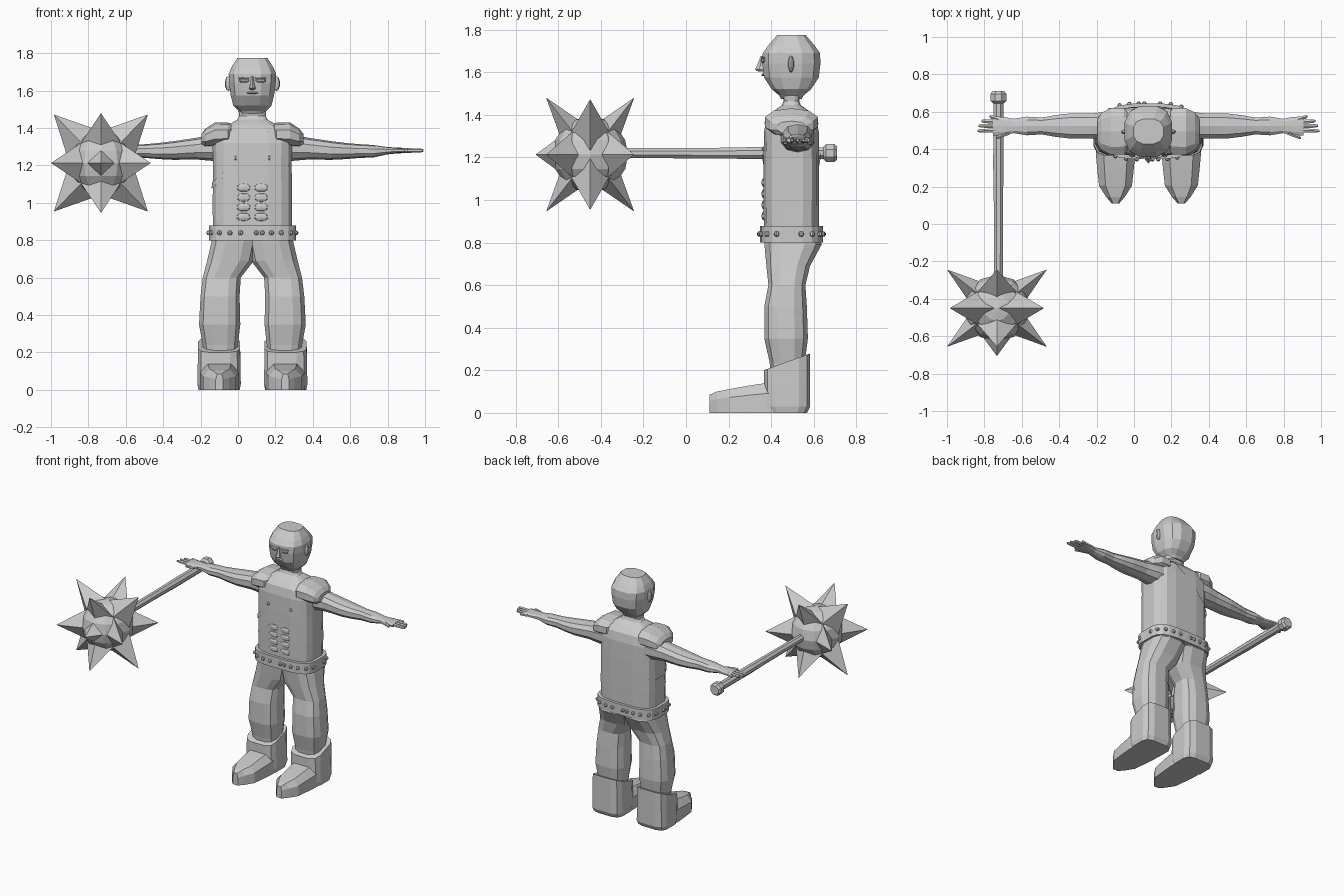
import bpy, bmesh, math
from mathutils import Vector, Matrix

if "Cube" in bpy.data.objects:
    bpy.data.objects.remove(bpy.data.objects["Cube"])

grey = bpy.data.materials.new("plain_grey")
grey.use_nodes = True
grey.diffuse_color = (0.6, 0.6, 0.6, 1)
grey.node_tree.nodes["Principled BSDF"].inputs["Base Color"].default_value = (0.6, 0.6, 0.6, 1)

BODY = Vector((0.077, 0.495, 0))
BALL = Vector((-0.733, -0.45, 1.213))


def finish(name, bm, origin=BODY, mirror=False):
    bmesh.ops.recalc_face_normals(bm, faces=bm.faces)
    mesh = bpy.data.meshes.new(name)
    bm.to_mesh(mesh)
    bm.free()
    mesh.materials.append(grey)
    ob = bpy.data.objects.new(name, mesh)
    ob.location = origin
    bpy.context.collection.objects.link(ob)
    if mirror:
        ob.modifiers.new("both_sides", "MIRROR")
    return ob


def ring(axis, pos, u, v, ru, rv, n=12, p=0.7):
    """Rounded outline across an axis, p=1 is an ellipse, smaller is squarer."""
    pts = []
    for i in range(n):
        a = math.tau * (i + 0.5) / n
        c, s = math.cos(a), math.sin(a)
        a1 = u + ru * math.copysign(abs(c) ** p, c)
        a2 = v + rv * math.copysign(abs(s) ** p, s)
        pts.append({"x": (pos, a1, a2), "y": (a1, pos, a2), "z": (a1, a2, pos)}[axis])
    return pts


def skin(bm, rings):
    rows = [[bm.verts.new(p) for p in r] for r in rings]
    n = len(rows[0])
    for a, b in zip(rows, rows[1:]):
        for i in range(n):
            j = (i + 1) % n
            bm.faces.new((a[i], a[j], b[j], b[i]))
    bm.faces.new(rows[0])
    bm.faces.new(rows[-1])


def loft(name, rings, origin=BODY, mirror=False):
    bm = bmesh.new()
    skin(bm, rings)
    return finish(name, bm, origin, mirror)


def blobs(name, spots, scale, mirror=False, origin=BODY, seg=8):
    bm = bmesh.new()
    for s in spots:
        m = Matrix.Translation(s) @ Matrix.Diagonal((*scale, 1))
        bmesh.ops.create_uvsphere(bm, u_segments=seg, v_segments=max(4, seg * 2 // 3), radius=1, matrix=m)
    return finish(name, bm, origin, mirror)


# Torso and neck
def torso_rings(grow=0):
    rows = [(.82, .213, .13), (1.0, .215, .132), (1.2, .212, .132), (1.32, .215, .13), (1.38, .2, .118),
            (1.42, .125, .08), (1.445, .082, .045), (1.465, .072, .037), (1.5, .075, .045)]
    return [ring("z", z, 0, 0, rx + grow, ry + grow, 16, .55) for z, rx, ry in rows]


loft("torso", torso_rings())

# Narrow chest strap, cut as a band from a slightly larger torso
bm = bmesh.new()
skin(bm, torso_rings(.006))
across = Vector((-.34, 0, .375)).normalized()
middle = Vector((.155, 0, 1.43))
for side in (1, -1):
    bmesh.ops.bisect_plane(bm, geom=bm.verts[:] + bm.edges[:] + bm.faces[:],
                           plane_co=middle + across * side * .012, plane_no=across * side, clear_outer=True)
finish("chest_strap", bm)

# Stomach muscles and chest points
blobs("stomach_muscles", [(.047, -.128, .925 + .052 * i) for i in range(4)], (.042, .012, .023), True)
blobs("chest_points", [(.09, -.13, 1.24)], (.012, .01, .012), True, seg=6)

# Belt with evenly spaced studs
loft("belt", [ring("z", z, 0, 0, .234, .149, 20, .55) for z in (.8, .878)])
path = [Vector(p) for p in ring("z", .84, 0, 0, .234, .149, 240, .55)]
lengths = [(path[i] - path[i - 1]).length for i in range(len(path))]
step, walked, studs = sum(lengths) / 24, 0, []
for p, d in zip(path, lengths):
    walked += d
    if walked >= step:
        studs.append(p)
        walked -= step
blobs("belt_studs", studs, (.013, .013, .013))

# Trouser legs: height, inner x, outer x, front y, back y
legs = [(.84, -.03, .215, -.13, .13), (.79, -.03, .222, -.13, .145), (.69, -.01, .245, -.12, .09),
        (.6, .06, .268, -.11, .068), (.5, .066, .28, -.13, .075), (.35, .062, .288, -.13, .08),
        (.24, .075, .268, -.105, .065), (.12, .09, .25, -.09, .06)]
loft("trouser_legs", [ring("z", z, (a + b) / 2, (c + d) / 2, (b - a) / 2, (d - c) / 2, 12, .7)
                      for z, a, b, c, d in legs], mirror=True)

# Boot shafts with a cuff rising to the back
shaft = [ring("z", z, .178, -.02, w, d, 12, .5) for z, w, d in
         ((0, .112, .095), (.03, .118, .11), (.15, .116, .11), (.2, .114, .11))]
shaft[-1] = [(x, y, .24 + .36 * (y + .02)) for x, y, z in shaft[-1]]
loft("boot_shafts", shaft, mirror=True)

# Boot feet, pointed at the toe
feet = [(-.385, .02, .085), (-.35, .05, .1), (-.29, .088, .112), (-.2, .098, .128), (-.12, .105, .14), (0, .105, .14)]
loft("boot_feet", [[(.176 + w * k, y, h * t) for k, t in
                    ((-1, 0), (1, 0), (1, .65), (.6, 1), (-.6, 1), (-1, .65))]
                   for y, w, h in feet], mirror=True)

# Arms and flat hands
arms = [(.14, 1.3, .085, .08), (.22, 1.295, .08, .07), (.3, 1.29, .07, .058), (.42, 1.28, .07, .05),
        (.5, 1.277, .06, .043), (.57, 1.277, .047, .037), (.65, 1.276, .052, .033), (.72, 1.279, .04, .02),
        (.77, 1.28, .05, .016), (.83, 1.28, .054, .013)]
loft("arms", [ring("x", x, .029, z, ry, rz, 10, .85) for x, z, ry, rz in arms], mirror=True)

# Fingers and thumbs
bm = bmesh.new()
for x0, y0, x1, y1 in ((.8, .065, .85, .08), (.81, .05, .893, .056), (.81, .028, .908, .03),
                       (.81, .005, .914, .003), (.74, -.005, .815, -.035)):
    skin(bm, [ring("x", x0 + (x1 - x0) * t, y0 + (y1 - y0) * t, 1.28, r, r, 6, 1)
              for t, r in ((0, .013), (.85, .011), (1, .006))])
finish("fingers", bm, mirror=True)

# Shoulder pads
pads = [(.1, 1.375, .09, .045), (.13, 1.367, .128, .062), (.2, 1.365, .13, .065),
        (.25, 1.347, .105, .05), (.272, 1.34, .07, .03)]
loft("shoulder_pads", [ring("x", x, 0, z, ry, rz, 10, .85) for x, z, ry, rz in pads], mirror=True)

# Head
skull = [(1.475, .06, .05), (1.492, .077, .06), (1.52, .105, .095), (1.575, .119, .132), (1.64, .128, .14),
         (1.69, .13, .138), (1.725, .115, .112), (1.775, .082, .068)]
loft("head", [ring("z", z, 0, 0, rx, ry, 12, .75) for z, rx, ry in skull])
blobs("ears", [(.128, -.002, 1.638)], (.02, .014, .04), True)
blobs("eyes", [(.043, -.131, 1.655)], (.032, .014, .013), True)
blobs("eyelids", [(.043, -.131, 1.668)], (.035, .013, .004), True)
blobs("mouth", [(0, -.132, 1.588)], (.032, .01, .006))
loft("nose", [ring("z", z, 0, -.13, rx, ry, 6, 1) for z, rx, ry in
              ((1.603, .012, .025), (1.613, .02, .042), (1.63, .013, .032), (1.675, .008, .014))])

# Mace handle and pommel, running front to back below the hand
HANDLE = Vector((-.725, 0, 1.22))
loft("mace_handle", [ring("y", y, 0, 0, r, r, 8, 1) for y, r in
                     ((-.4, .025), (.15, .027), (.3, .03), (.66, .029))], HANDLE)
loft("mace_pommel", [ring("y", y, 0, 0, r, r, 8, 1) for y, r in
                     ((.645, .03), (.658, .046), (.695, .046), (.71, .034))], HANDLE)

# Mace ball
blobs("mace_ball", [(0, 0, 0)], (.178, .178, .178), origin=BALL, seg=12)

# Twelve diagonal spikes and one short front spike
bm = bmesh.new()


def spike(tip, normal, wide, thick):
    along = tip.normalized()
    side = along.cross(normal).normalized()
    base = along * .12
    skin(bm, [[base + normal * thick, base + side * wide, base - normal * thick, base - side * wide],
              [tip + d * .001 for d in (normal, side, -normal, -side)]])


for a in (-1, 1):
    for b in (-1, 1):
        spike(Vector((a * .265, b * .205, 0)), Vector((0, 0, 1)), .07, .115)
        spike(Vector((0, a * .205, b * .265)), Vector((1, 0, 0)), .07, .115)
        spike(Vector((a * .25, 0, b * .258)), Vector((0, 1, 0)), .12, .1)
spike(Vector((0, -.255, 0)), Vector((1, 0, 0)), .1, .1)
finish("mace_spikes", bm, BALL)
